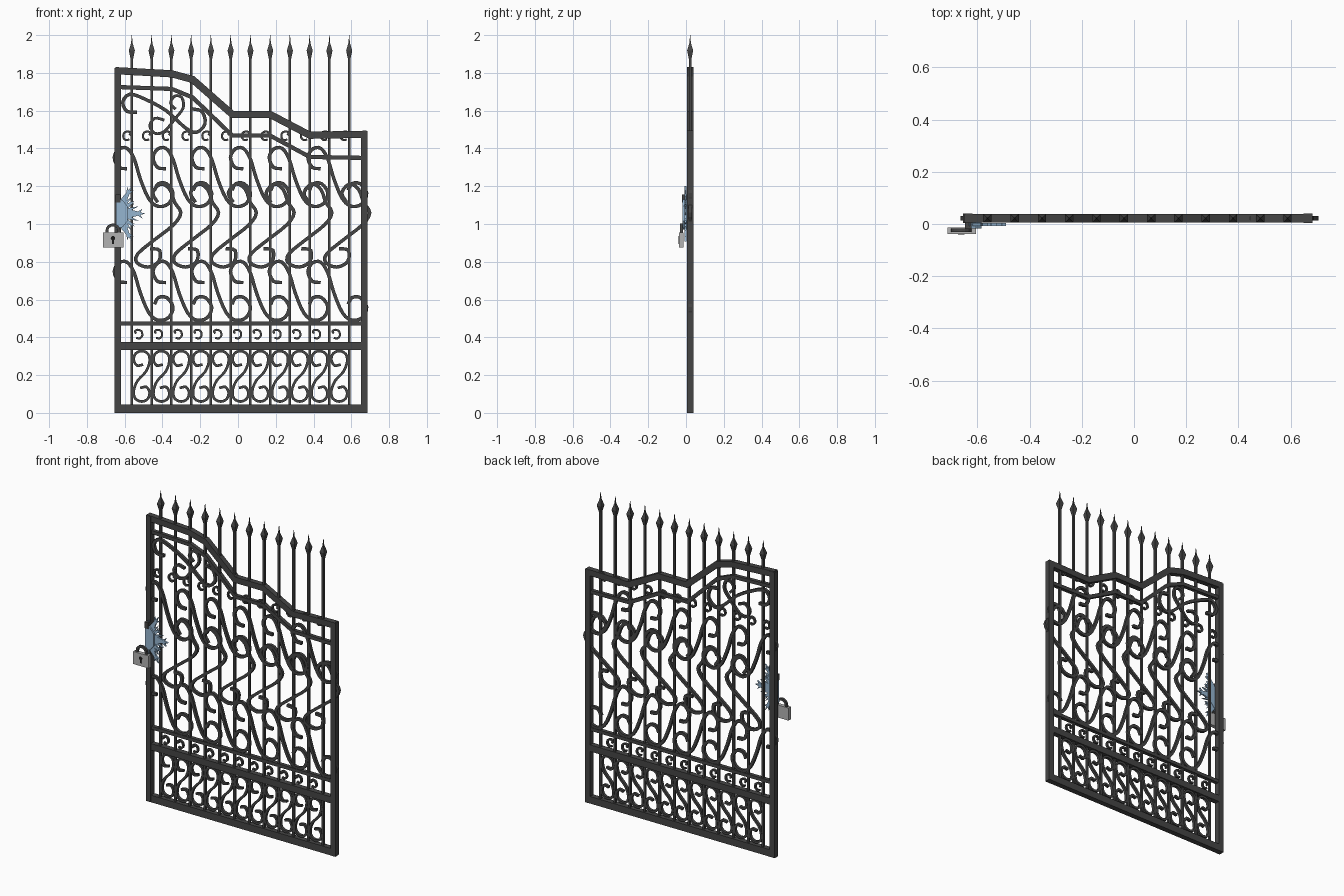
import bpy, bmesh, math
from mathutils import Vector

if "Cube" in bpy.data.objects:
    bpy.data.objects.remove(bpy.data.objects["Cube"])

YC = 0.022  # middle plane of the ironwork


def material(name, rgb):
    m = bpy.data.materials.new(name)
    m.diffuse_color = (*rgb, 1)
    m.use_nodes = True
    m.node_tree.nodes["Principled BSDF"].inputs["Base Color"].default_value = m.diffuse_color
    return m


IRON = material("dark_iron", (0.06, 0.06, 0.06))
BLUE = material("blue_steel", (0.30, 0.46, 0.63))
STEEL = material("light_steel", (0.45, 0.45, 0.45))
BLACK = material("black", (0.01, 0.01, 0.01))


def finish(bm, name, mat):
    bmesh.ops.recalc_face_normals(bm, faces=bm.faces)
    me = bpy.data.meshes.new(name)
    bm.to_mesh(me)
    bm.free()
    me.materials.append(mat)
    ob = bpy.data.objects.new(name, me)
    bpy.context.collection.objects.link(ob)
    return ob


def loft(bm, rings):
    """Join rings of equal vertex count and cap both ends."""
    vr = [[bm.verts.new(p) for p in r] for r in rings]
    n = len(vr[0])
    for a, b in zip(vr, vr[1:]):
        for i in range(n):
            bm.faces.new((a[i], a[(i + 1) % n], b[(i + 1) % n], b[i]))
    bm.faces.new(vr[0])
    bm.faces.new(vr[-1])


def box(bm, x0, x1, y0, y1, z0, z1):
    loft(bm, [[(x0, y0, z), (x1, y0, z), (x1, y1, z), (x0, y1, z)] for z in (z0, z1)])


def plate(bm, pts, y0, y1):
    loft(bm, [[(x, y, z) for x, z in pts] for y in (y0, y1)])


def smooth(pts, steps=3):
    """Catmull-Rom curve through the points."""
    p = [Vector(q) for q in pts]
    p = [2 * p[0] - p[1]] + p + [2 * p[-1] - p[-2]]
    out = []
    for a, b, c, d in zip(p, p[1:], p[2:], p[3:]):
        for i in range(steps):
            t = i / steps
            out.append(0.5 * (2 * b + (c - a) * t + (2 * a - 5 * b + 4 * c - d) * t * t
                              + (3 * b - a - 3 * c + d) * t ** 3))
    return out + [p[-2]]


def strip(bm, pts, width, depth, yc=YC):
    """Rectangular bar swept along an x-z path with mitred corners."""
    p = [Vector(q) for q in pts]
    rings = []
    for i, q in enumerate(p):
        t0 = (q - p[i - 1]).normalized() if i else (p[1] - q).normalized()
        t1 = (p[i + 1] - q).normalized() if i < len(p) - 1 else t0
        t = (t0 + t1).normalized()
        w = width / 2 / max(t.dot(t0), 0.6)
        a, b = q + w * Vector((-t.y, t.x)), q - w * Vector((-t.y, t.x))
        y0, y1 = yc - depth / 2, yc + depth / 2
        rings.append([(a.x, y0, a.y), (b.x, y0, b.y), (b.x, y1, b.y), (a.x, y1, a.y)])
    loft(bm, rings)


def scrolls(name, pts, offsets, width=0.018, depth=0.018):
    bm = bmesh.new()
    for dx, dz in offsets:
        strip(bm, smooth([(x + dx, z + dz) for x, z in pts]), width, depth)
    return finish(bm, name, IRON)


# outer frame: posts, bottom rail, middle rail and stepped top rail
bm = bmesh.new()
box(bm, -0.655, -0.62, 0.004, 0.04, 0, 1.825)
box(bm, 0.65, 0.685, 0.004, 0.04, 0, 1.492)
box(bm, -0.63, 0.66, 0.005, 0.039, 0, 0.045)
box(bm, -0.63, 0.66, 0.005, 0.039, 0.333, 0.375)
strip(bm, [(-0.65, 1.812), (-0.35, 1.795), (-0.24, 1.765), (-0.03, 1.58),
           (0.17, 1.58), (0.38, 1.47), (0.68, 1.475)], 0.038, 0.034)
finish(bm, "outer_frame", IRON)

# thinner inner rails
bm = bmesh.new()
strip(bm, [(-0.63, 1.725), (-0.35, 1.715), (-0.24, 1.67), (-0.03, 1.468),
           (0.17, 1.468), (0.38, 1.355), (0.66, 1.35)], 0.022, 0.024)
box(bm, -0.63, 0.66, 0.01, 0.034, 0.463, 0.484)
finish(bm, "inner_rails", IRON)

# upright bars with four-sided spear heads
BARS = [-0.562 + 0.1046 * i for i in range(12)]
bars, heads = bmesh.new(), bmesh.new()
for x in BARS:
    box(bars, x - 0.007, x + 0.007, YC - 0.007, YC + 0.007, 0.03, 1.89)
    loft(heads, [[(x + sx * r, YC + sy * r, z) for sx, sy in ((-1, -1), (1, -1), (1, 1), (-1, 1))]
                 for r, z in ((0.007, 1.875), (0.016, 1.918), (0.008, 1.945),
                              (0.004, 1.958), (0.0008, 2.0))])
finish(bars, "upright_bars", IRON)
finish(heads, "spear_heads", IRON)

# bottom panel scrolls: half a scroll, repeated by point symmetry
half = [(0.008, 0.062), (-0.025, 0.057), (-0.042, 0.087), (-0.032, 0.12),
        (0, 0.134), (0.034, 0.118), (0.042, 0.078), (0.022, 0.024)]
s_scroll = half + [(-x, -z) for x, z in reversed(half)]
scrolls("bottom_scrolls", s_scroll, [(x + 0.052, 0.194) for x in BARS[:-1]], 0.014)

# small hooks in the lower band and under the top rail
hook = [(-0.012, 0.008), (-0.018, 0.02), (-0.004, 0.028), (0.016, 0.02),
        (0.02, -0.003), (0.006, -0.018), (-0.012, -0.014)]
scrolls("lower_hooks", hook, [(x + 0.035, 0.412) for x in BARS[:-1]], 0.011, 0.014)
scrolls("upper_hooks", [(-x, z) for x, z in hook],
        [(x - 0.025, 1.462) for x in BARS], 0.011, 0.014)

# tall wave scrolls in two rows
wave = [(0.015, -0.06), (-0.03, -0.053), (-0.053, 0), (-0.027, 0.045), (0.016, 0.047),
        (0.053, -0.01), (0.085, -0.115), (0.13, -0.22), (0.18, -0.26), (0.235, -0.245),
        (0.258, -0.19), (0.225, -0.14), (0.18, -0.14), (0.16, -0.175)]
scrolls("wave_scrolls", wave, [(-0.602 + 0.205 * i, z) for i in range(6) for z in (1.353, 0.75)])

# middle row of pointed scrolls
mid = [(-0.425, 1.115), (-0.451, 1.165), (-0.409, 1.212), (-0.361, 1.183),
       (-0.335, 1.114), (-0.303, 1.06), (-0.34, 0.997), (-0.44, 0.918), (-0.53, 0.843),
       (-0.535, 0.795), (-0.477, 0.772), (-0.42, 0.80), (-0.415, 0.86), (-0.465, 0.87)]
scrolls("middle_scrolls", mid, [(0.2, 0) if i == 1 else (0.2 * i, 0) for i in range(6)])

# large scrolls in the raised top corner
scrolls("corner_scroll_long", [(-0.535, 1.592), (-0.588, 1.597), (-0.61, 1.645), (-0.573, 1.687),
                               (-0.49, 1.66), (-0.38, 1.60), (-0.28, 1.51), (-0.22, 1.485),
                               (-0.175, 1.53), (-0.19, 1.595), (-0.245, 1.61)], [(0, 0)])
scrolls("corner_scroll_short", [(-0.39, 1.55), (-0.44, 1.56), (-0.467, 1.52), (-0.44, 1.48),
                                (-0.39, 1.49), (-0.335, 1.555), (-0.29, 1.615), (-0.298, 1.67),
                                (-0.335, 1.677), (-0.357, 1.64), (-0.33, 1.608)],
        [(0, 0)], 0.015)

# half-sunburst lock plate with barbed rays
bm = bmesh.new()
CX, CZ = -0.645, 1.055
plate(bm, [(CX, CZ - 0.085), (CX + 0.035, CZ - 0.07), (CX + 0.06, CZ - 0.04),
           (CX + 0.06, CZ + 0.04), (CX + 0.035, CZ + 0.07), (CX, CZ + 0.085)], -0.018, 0.005)
finish(bm, "lock_plate", BLUE)
bm = bmesh.new()


def ray(deg, r0, r1, w, barbed):
    a = math.radians(deg)
    side = [(r0, w * 0.6), (r0 + (r1 - r0) * 0.3, w)]
    if barbed:
        side += [(r0 + (r1 - r0) * 0.62, w * 0.55), (r0 + (r1 - r0) * 0.85, w * 1.3),
                 (r0 + (r1 - r0) * 0.75, w * 0.35)]
    loop = side + [(r1, 0)] + [(u, -v) for u, v in reversed(side)]
    plate(bm, [(CX + u * math.cos(a) - v * math.sin(a), CZ + u * math.sin(a) + v * math.cos(a))
               for u, v in loop], -0.008, 0.003)


for deg, r1, w in ((0, 0.155, 0.02), (35, 0.12, 0.012), (60, 0.17, 0.016), (82, 0.11, 0.008)):
    for sgn in ((1,) if deg == 0 else (1, -1)):
        ray(sgn * deg, 0.05, r1, w, r1 > 0.11)
for deg in (18, -18, 47, -47):
    ray(deg, 0.05, 0.125, 0.008, False)
finish(bm, "lock_rays", BLUE)

# hasp, padlock body, shackle and keyhole
bm = bmesh.new()
box(bm, -0.648, -0.622, -0.02, 0.006, 1.115, 1.155)
finish(bm, "hasp", IRON)
bm = bmesh.new()
box(bm, -0.715, -0.605, -0.038, -0.014, 0.875, 0.955)
finish(bm, "padlock_body", STEEL)
bm = bmesh.new()
arc = [(-0.662 + 0.032 * math.cos(a), 0.965 + 0.03 * math.sin(a))
       for a in (math.pi * i / 8 for i in range(9))]
strip(bm, [(-0.63, 0.945)] + arc + [(-0.694, 0.945)], 0.015, 0.014, -0.024)
finish(bm, "padlock_shackle", IRON)
bm = bmesh.new()
plate(bm, [(-0.662 + 0.012 * math.cos(a), 0.925 + 0.012 * math.sin(a))
           for a in (math.tau * i / 8 for i in range(8))], -0.0395, -0.03)
box(bm, -0.667, -0.657, -0.0395, -0.03, 0.895, 0.92)
finish(bm, "keyhole", BLACK)
